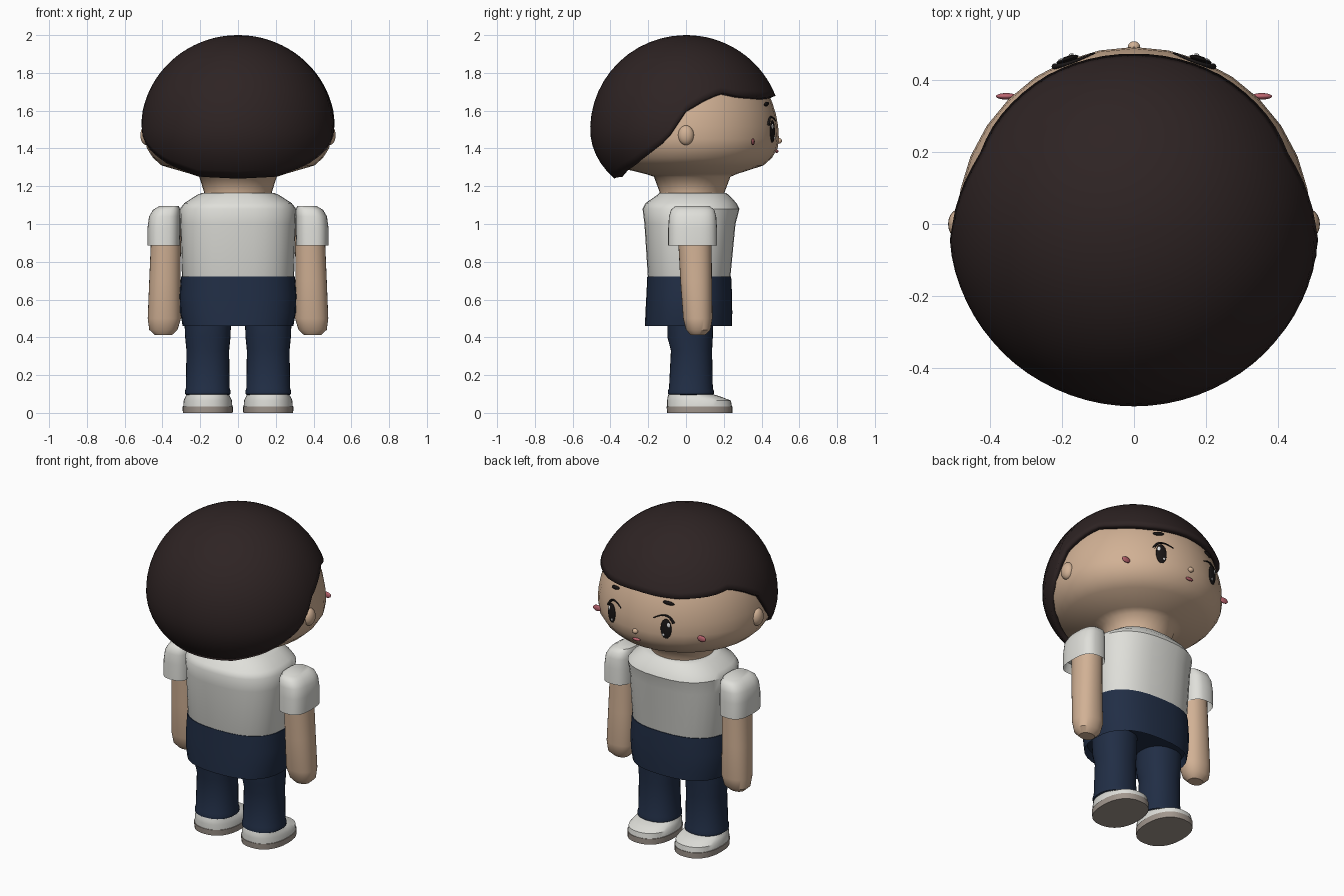
import bpy
from math import sin, cos, pi, radians, sqrt, acos, atan2, degrees

default = bpy.data.objects.get("Cube")
if default:
    bpy.data.objects.remove(default, do_unlink=True)


def make_material(name, rgb):
    mat = bpy.data.materials.new(name)
    mat.use_nodes = True
    color = (*rgb, 1)
    mat.diffuse_color = color
    mat.node_tree.nodes["Principled BSDF"].inputs["Base Color"].default_value = color
    return mat


SKIN = make_material("skin", (.64, .44, .3))
HAIR = make_material("dark brown hair", (.027, .017, .017))
SHIRT = make_material("off white cloth", (.74, .74, .7))
NAVY = make_material("navy cloth", (.015, .027, .06))
SOLE = make_material("taupe rubber", (.36, .31, .27))
PINK = make_material("pink blush", (.5, .13, .16))
BLACK = make_material("eye black", (.01, .008, .008))
WHITE = make_material("eye highlight", (.85, .85, .85))


def smooth(obj, angle=40):
    bpy.ops.object.select_all(action='DESELECT')
    obj.select_set(True)
    bpy.context.view_layer.objects.active = obj
    bpy.ops.object.shade_smooth_by_angle(angle=radians(angle))


def skin_rings(name, rings, mat, cap_bottom=True, angle=40):
    """Join equal rings, listed from the bottom up, into one surface."""
    n = len(rings[0])
    verts = [v for ring in rings for v in ring]
    faces = []
    for i in range(len(rings) - 1):
        for j in range(n):
            k = (j + 1) % n
            faces.append((i * n + j, i * n + k, i * n + n + k, i * n + n + j))
    last = len(verts) - n
    faces.append(tuple(range(last, last + n)))
    if cap_bottom:
        faces.append(tuple(reversed(range(n))))
    mesh = bpy.data.meshes.new(name)
    mesh.from_pydata(verts, [], faces)
    mesh.materials.append(mat)
    obj = bpy.data.objects.new(name, mesh)
    bpy.context.collection.objects.link(obj)
    smooth(obj, angle)
    return obj


def oval(z, cx, rx, back, front, power=2, n=32):
    """Superellipse ring between a back and a front y."""
    ring = []
    for j in range(n):
        a = 2 * pi * j / n
        c, s = cos(a), sin(a)
        x = abs(c) ** (2 / power) * (1 if c > 0 else -1)
        y = abs(s) ** (2 / power) * (1 if s > 0 else -1)
        ring.append((cx + rx * x, (front + back) / 2 + (front - back) / 2 * y, z))
    return ring


def loft(name, rows, mat, power=2, cx=None, angle=40):
    """Rows are (z, [centre x,] half width, back y, front y)."""
    if cx is not None:
        rows = [(r[0], cx, *r[1:]) for r in rows]
    return skin_rings(name, [oval(*r, power=power) for r in rows], mat, angle=angle)


# Head with jaw and neck
HEAD_Z, HEAD_R, HEAD_H = 1.45, .492, .52


def head_radius(z):
    return HEAD_R * sqrt(1 - ((z - HEAD_Z) / HEAD_H) ** 2)


head_rows = [(1.13, .18, -.14, .2), (1.17, .18, -.14, .205), (1.25, .205, -.17, .235),
             (1.265, .25, -.215, .27), (1.31, .405, -.4, .41), (1.35, .45, -.445, .455),
             (1.4, .482, -.475, .485)]
for i in range(12):
    z = HEAD_Z + HEAD_H * sin(radians(90) * i / 12.2)
    r = head_radius(z)
    head_rows.append((z, r, -r, r))
loft("head", head_rows, SKIN, cx=0, angle=60)

# Hair cap whose lower edge follows a hairline around the head
HAIRLINE = [(0, 1.68), (30, 1.67), (53, 1.68), (66, 1.7), (78, 1.66), (90, 1.6),
            (96, 1.52), (102, 1.44), (114, 1.37), (127, 1.31), (150, 1.25), (180, 1.24)]


def hairline(angle):
    for (a, za), (b, zb) in zip(HAIRLINE, HAIRLINE[1:]):
        if angle <= b:
            return za + (zb - za) * (angle - a) / (b - a)
    return HAIRLINE[-1][1]


def hair_point(azimuth, t):
    edge = hairline(abs(degrees(atan2(sin(azimuth), cos(azimuth)))))
    drop = edge - 1.5
    end = acos(drop / (.5 if drop > 0 else .39))
    a = end + (.015 - end) * t
    z = 1.5 + cos(a) * (.5 if cos(a) > 0 else .39)
    r = .515 * sin(a)
    # clockwise from +y becomes counter-clockwise with a negated x
    return (-r * sin(azimuth), r * cos(azimuth) * .985, z)


SEGMENTS, LAYERS = 72, 18
hair = skin_rings("hair", [[hair_point(2 * pi * j / SEGMENTS, i / LAYERS)
                            for j in range(SEGMENTS)] for i in range(LAYERS + 1)],
                  HAIR, cap_bottom=False, angle=50)
shell = hair.modifiers.new("thickness", 'SOLIDIFY')
shell.thickness = .03
shell.offset = -1

# Shirt body and shorts
loft("shirt", [(.68, .28, -.19, .225), (.72, .297, -.202, .235), (1, .305, -.22, .262),
               (1.08, .308, -.23, .283), (1.11, .285, -.215, .268),
               (1.155, .215, -.15, .225), (1.165, .19, -.14, .21)], SHIRT, 2.5, cx=0)
loft("shorts", [(.5, .28, -.2, .23), (.46, .293, -.217, .243), (.53, .306, -.215, .245),
                (.62, .309, -.21, .244), (.722, .302, -.205, .239)], NAVY, 2.5, cx=0)


def ball(name, location, size, mat, yaw=0, roll=0):
    bpy.ops.mesh.primitive_uv_sphere_add(segments=20, ring_count=12, radius=1,
                                         location=location, rotation=(0, roll, yaw))
    obj = bpy.context.object
    obj.name = name
    obj.scale = size
    obj.data.materials.append(mat)
    smooth(obj, 60)
    return obj


def on_face(x, z, lift=0):
    r = head_radius(z) + lift
    return (x, sqrt(r * r - x * x), z)


def stroke(name, points, width, mat):
    """Thin tapered line lying on the face."""
    curve = bpy.data.curves.new(name, 'CURVE')
    curve.dimensions = '3D'
    curve.bevel_depth = width
    curve.bevel_resolution = 2
    line = curve.splines.new('NURBS')
    line.points.add(len(points) - 1)
    line.use_endpoint_u = True
    line.order_u = 3
    for i, (p, (x, z)) in enumerate(zip(line.points, points)):
        p.co = (*on_face(x, z, .004), 1)
        p.radius = 1 - .7 * i / (len(points) - 1)
    curve.materials.append(mat)
    obj = bpy.data.objects.new(name, curve)
    bpy.context.collection.objects.link(obj)


for side, s in (("left", 1), ("right", -1)):
    # Arm and hollow sleeve
    loft(side + "_arm", [(.412, s * .395, .045, .025, .1), (.44, s * .395, .075, 0, .13),
                         (.5, s * .39, .088, -.015, .14), (.7, s * .387, .083, -.03, .137),
                         (.98, s * .38, .078, -.045, .135)], SKIN, 2.2)
    loft(side + "_sleeve", [(.94, s * .39, .078, -.08, .15), (.885, s * .393, .086, -.095, .165),
                            (.98, s * .392, .087, -.094, .164), (1.04, s * .388, .083, -.09, .16),
                            (1.075, s * .378, .072, -.08, .15), (1.095, s * .365, .052, -.055, .125)],
         SHIRT, 2.8)

    # Trouser leg with a rounded hem
    loft(side + "_leg", [(.09, .105, -.08, .13), (.1, .12, -.095, .147), (.115, .121, -.096, .148),
                         (.13, .116, -.09, .142), (.33, .113, -.08, .138), (.4, .12, -.098, .142),
                         (.52, .125, -.1, .145)], NAVY, 2.2, cx=s * .16)

    # Shoe
    loft(side + "_sole", [(0, .132, -.1, .245), (.035, .134, -.103, .246)],
         SOLE, 2.3, cx=s * .16)
    loft(side + "_shoe", [(.035, .13, -.1, .243), (.065, .128, -.1, .238), (.082, .12, -.098, .195),
                          (.1, .11, -.092, .14)], SHIRT, 2.3, cx=s * .16)

    # Ear
    ball(side + "_ear", (s * .485, 0, 1.47), (.032, .042, .052), SKIN)

    # Eye, lash, brow and cheek
    turn = -s * radians(18)
    ball(side + "_eye", on_face(s * .185, 1.49, .003), (.032, .009, .06), BLACK, turn)
    ball(side + "_eye_shine", on_face(s * .2, 1.515, .011), (.011, .004, .016), WHITE, turn)
    ball(side + "_eye_glint", on_face(s * .175, 1.455, .01), (.007, .004, .008), WHITE, turn)
    stroke(side + "_lash", [(s * .222, 1.525), (s * .205, 1.56), (s * .155, 1.572),
                            (s * .11, 1.545)], .008, BLACK)
    ball(side + "_brow", on_face(s * .18, 1.635, .003), (.034, .009, .011), BLACK, turn, s * .15)
    ball(side + "_cheek", (s * .355, .355, 1.435), (.029, .009, .018), PINK)

# Nose and mouth
ball("nose", (0, .493, 1.44), (.017, .015, .015), SKIN)
ball("mouth", (0, .481, 1.385), (.026, .009, .009), PINK)
